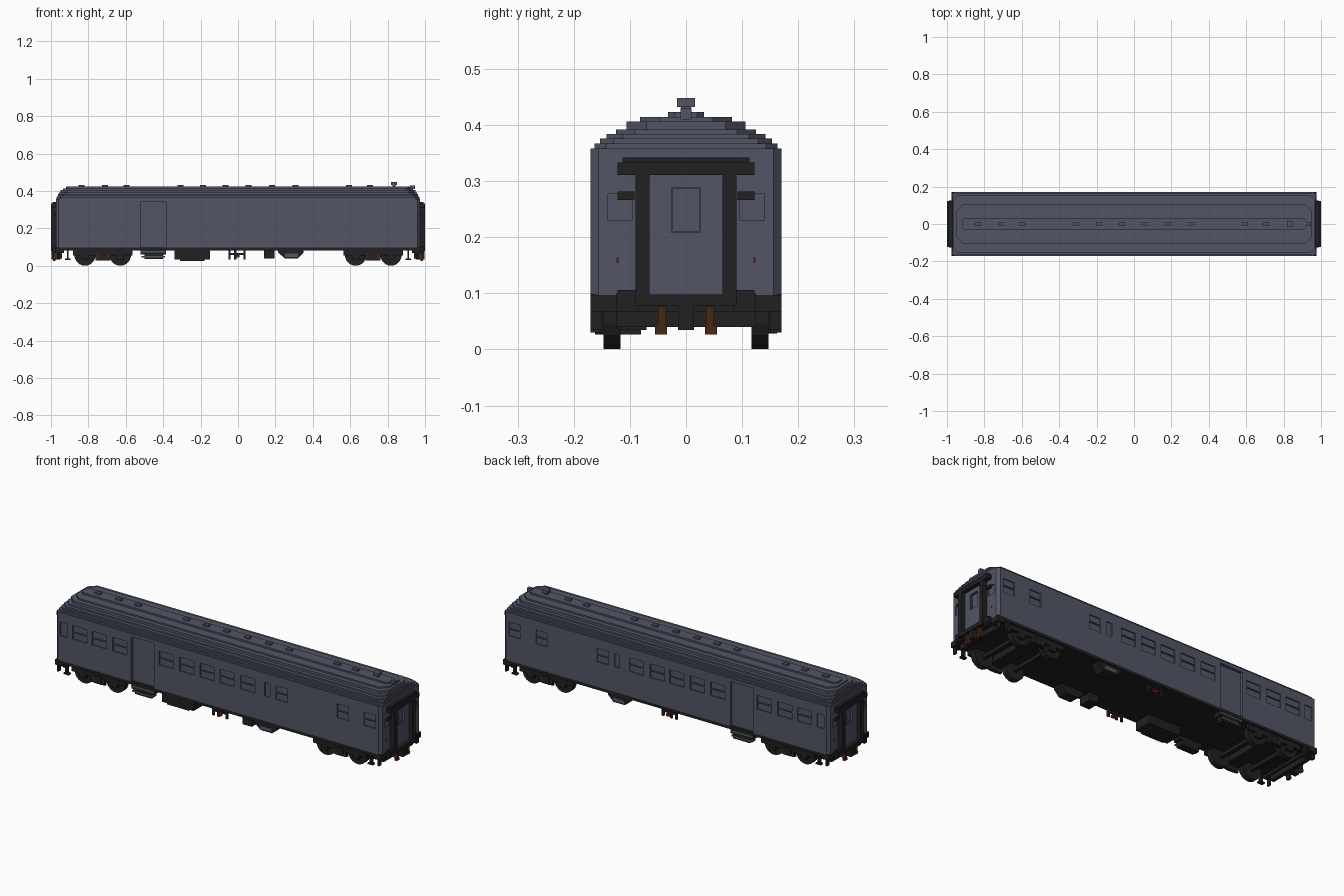
import bpy, bmesh, math
from mathutils import Matrix

cube = bpy.data.objects.get("Cube")
if cube:
    bpy.data.objects.remove(cube)


def material(name, rgb):
    m = bpy.data.materials.new(name)
    m.use_nodes = True
    m.diffuse_color = (*rgb, 1)
    m.node_tree.nodes["Principled BSDF"].inputs["Base Color"].default_value = (*rgb, 1)
    return m


BLUE = material("slate blue paint", (0.085, 0.092, 0.13))
BLACK = material("black iron", (0.015, 0.015, 0.015))
BROWN = material("brown hose", (0.065, 0.02, 0.006))
RED = material("red paint", (0.3, 0.008, 0.008))


def finish(bm, name, mat):
    bmesh.ops.recalc_face_normals(bm, faces=bm.faces)
    me = bpy.data.meshes.new(name)
    bm.to_mesh(me)
    bm.free()
    me.materials.append(mat)
    ob = bpy.data.objects.new(name, me)
    bpy.context.collection.objects.link(ob)
    return ob


def add_box(bm, x, y, z):
    """Box between the pairs x, y and z."""
    size = [abs(a[1] - a[0]) for a in (x, y, z)]
    mid = [(a[0] + a[1]) / 2 for a in (x, y, z)]
    bmesh.ops.create_cube(bm, size=1, matrix=Matrix.Translation(mid) @ Matrix.Diagonal((*size, 1)))


def boxes(name, mat, items):
    bm = bmesh.new()
    for x, y, z in items:
        add_box(bm, x, y, z)
    return finish(bm, name, mat)


def add_prism(bm, outline, depth):
    """Extrude a closed outline of 3D points along depth."""
    face = bm.faces.new([bm.verts.new(p) for p in outline])
    new = bmesh.ops.extrude_face_region(bm, geom=[face])["geom"]
    bmesh.ops.translate(bm, vec=depth, verts=[v for v in new if isinstance(v, bmesh.types.BMVert)])


def add_slab(bm, hl, hw, c, z0, z1):
    """Horizontal slab with clipped corners."""
    pts = [(hl - c, -hw), (hl, c - hw), (hl, hw - c), (hl - c, hw)]
    pts += [(-x, -y) for x, y in pts]
    add_prism(bm, [(x, y, z0) for x, y in pts], (0, 0, z1 - z0))


def both(pair):
    """A y range and its mirror image."""
    return [pair, (-pair[1], -pair[0])]


# Body shell
bm = bmesh.new()
add_slab(bm, 0.973, 0.17, 0.014, 0.097, 0.358)
body = finish(bm, "body_shell", BLUE)

# Window and door recesses, cut into both sides and both ends
cuts = []
wide = [-0.828, -0.711, -0.588, -0.31, -0.187, -0.064, 0.053, 0.177]
windows = [(x - 0.043, x + 0.043) for x in wide]
windows += [(x - 0.034, x + 0.034) for x in (0.38, 0.746, 0.907)]
singles = [(-0.945, -0.903), (0.278, 0.31)]
for y in both((0.164, 0.19)):
    for x in windows:
        cuts += [(x, y, (0.233, 0.268)), (x, y, (0.273, 0.307))]
    cuts += [(x, y, (0.233, 0.307)) for x in singles]
for y in both((0.155, 0.19)):
    cuts.append(((-0.52, -0.385), y, (0.08, 0.34)))
for x in both((0.968, 0.99)):
    cuts += [(x, y, (0.23, 0.278)) for y in both((0.096, 0.139))]
    cuts.append((x, (-0.024, 0.024), (0.211, 0.286)))
cutter = boxes("recess_cutter", BLUE, cuts)
cutter.hide_render = True
cutter.hide_set(True)
cutter.display_type = 'WIRE'
mod = body.modifiers.new("recesses", 'BOOLEAN')
mod.object = cutter
mod.operation = 'DIFFERENCE'
mod.solver = 'EXACT'
bpy.context.view_layer.objects.active = body
bpy.ops.object.modifier_apply(modifier=mod.name)
bpy.data.objects.remove(cutter)

# Stepped roof: half length, half width, corner clip, top height
bm = bmesh.new()
base = 0.358
for hl, hw, c, top in [(0.97, 0.163, 0.02, 0.367), (0.966, 0.153, 0.025, 0.376),
                       (0.962, 0.142, 0.03, 0.384), (0.957, 0.125, 0.034, 0.392),
                       (0.95, 0.106, 0.036, 0.406), (0.935, 0.082, 0.036, 0.414),
                       (0.92, 0.032, 0.012, 0.423)]:
    add_slab(bm, hl, hw, c, base, top)
    base = top
finish(bm, "stepped_roof", BLUE)

# Roof ventilators and chimney
vents = [-0.837, -0.71, -0.597, -0.307, -0.188, -0.067, 0.057, 0.183, 0.308, 0.594, 0.706]
boxes("roof_vents", BLUE, [((x - 0.016, x + 0.016), (-0.009, 0.009), (0.42, 0.432)) for x in vents])
boxes("chimney", BLUE, [((0.827, 0.843), (-0.008, 0.008), (0.42, 0.434)),
                        ((0.819, 0.851), (-0.016, 0.016), (0.432, 0.448))])
boxes("roof_end_lug", BLUE, [((0.92, 0.945), (-0.01, 0.01), (0.41, 0.43))])

# Underframe with side sills
boxes("underframe", BLACK, [((-0.968, 0.968), (-0.17, 0.17), (0.082, 0.098))])

# End fittings, repeated at both ends
for s, end in ((1, "right"), (-1, "left")):
    def ends(a, b):
        return (s * a, s * b)

    gang = [(ends(0.97, 1), y, (0.097, 0.33)) for y in both((0.065, 0.09))]
    gang += [(ends(0.97, 1), (-0.122, 0.122), (0.311, 0.333)),
             (ends(0.97, 0.992), (-0.113, 0.113), (0.333, 0.342)),
             (ends(0.97, 1), (-0.09, 0.09), (0.078, 0.098))]
    gang += [(ends(0.97, 0.992), y, (0.078, 0.106)) for y in both((0.075, 0.122))]
    boxes(end + "_gangway_frame", BLACK, gang)

    boxes(end + "_gangway_door", BLUE, [
        (ends(0.97, 0.979), (-0.065, 0.065), (0.098, 0.208)),
        (ends(0.97, 0.979), (-0.065, 0.065), (0.288, 0.311))]
        + [(ends(0.97, 0.979), y, (0.208, 0.288)) for y in both((0.026, 0.065))])

    beam = [(ends(0.93, 0.975), (-0.17, 0.17), (0.068, 0.097)),
            (ends(0.94, 0.96), (-0.125, 0.125), (0.04, 0.07)),
            (ends(0.95, 0.998), (-0.014, 0.014), (0.035, 0.09))]
    for y in both((0.15, 0.17)):
        beam += [(ends(0.905, 0.915), y, (0.035, 0.09)), (ends(0.895, 0.925), y, (0.03, 0.038)),
                 (ends(0.955, 0.963), y, (0.035, 0.09))]
    beam += [(ends(0.975, 0.99), y, (0.068, 0.1)) for y in both((0.085, 0.125))]
    boxes(end + "_buffer_beam", BLACK, beam)

    hoses = []
    for y in both((0.036, 0.05)):
        hoses += [(ends(0.965, 0.99), y, (0.04, 0.077))]
    for y in both((0.034, 0.055)):
        hoses += [(ends(0.975, 0.99), y, (0.027, 0.042))]
    boxes(end + "_hoses", BROWN, hoses)

    boxes(end + "_lamp_brackets", BLACK,
          [(ends(0.97, 0.982), y, (0.266, 0.281)) for y in both((0.092, 0.122))])
    boxes(end + "_tail_markers", RED,
          [(ends(0.97, 0.976), y, (0.154, 0.164)) for y in both((0.12, 0.124))])

    # Bogie: two wheel sets, side frames, axle boxes and bolster
    mid, axles = s * 0.723, (s * 0.629, s * 0.818)
    bm = bmesh.new()
    for x in axles:
        for y0 in (0.117, -0.147):
            ring = [math.tau * (i + 0.5) / 16 for i in range(16)]
            add_prism(bm, [(x + 0.057 * math.cos(a), y0, 0.057 + 0.057 * math.sin(a)) for a in ring],
                      (0, 0.03, 0))
        add_box(bm, (x - 0.009, x + 0.009), (-0.12, 0.12), (0.042, 0.06))
    finish(bm, end + "_wheel_sets", BLACK)

    frame = []
    for y in both((0.147, 0.162)):
        frame += [((mid - 0.16, mid + 0.16), y, (0.055, 0.083)),
                  ((mid - 0.04, mid + 0.04), y, (0.028, 0.06))]
        frame += [((x - 0.02, x + 0.02), y, (0.035, 0.065)) for x in axles]
        frame += [((x - 0.012, x + 0.012), y, (0.03, 0.05)) for x in axles]
    for y in both((0.155, 0.168)):
        frame.append(((mid - 0.022, mid + 0.022), y, (0.03, 0.07)))
    frame += [((mid - 0.035, mid + 0.035), (-0.15, 0.15), (0.05, 0.085))]
    boxes(end + "_bogie_frame", BLACK, frame)
    boxes(end + "_bogie_springs", BROWN,
          [((mid + d - 0.006, mid + d + 0.006), y, (0.033, 0.062))
           for d in (-0.03, 0.03) for y in both((0.16, 0.165))])

# Door steps on both sides
steps = []
for y in both((0.125, 0.168)):
    steps += [((-0.52, -0.385), y, (0.06, 0.085)), ((-0.5, -0.4), y, (0.036, 0.06))]
boxes("door_steps", BLACK, steps)
boxes("door_step_treads", BLUE, [((-0.515, -0.39), y, (0.045, 0.052)) for y in both((0.14, 0.17))]
      + [((-0.52, -0.385), y, (0.07, 0.08)) for y in both((0.14, 0.17))])

# Battery box, small box and brake gear under the floor
boxes("battery_box", BLACK, [((-0.34, -0.15), (-0.165, -0.07), (0.035, 0.085)),
                             ((-0.31, -0.18), (-0.162, -0.08), (0.027, 0.04))])
boxes("equipment_box", BLACK, [((0.14, 0.195), (-0.16, -0.09), (0.04, 0.085))])
brake = []
for y in both((0.14, 0.15)):
    brake += [((x - 0.006, x + 0.006), y, (0.035, 0.085)) for x in (-0.045, -0.015, 0.035)]
    brake.append(((-0.05, 0.04), y, (0.058, 0.068)))
boxes("brake_rods", BLACK, brake)
boxes("brake_handles", RED, [((-0.012, 0.008), y, (0.045, 0.057)) for y in both((0.145, 0.16))])

# Tapered tanks on both sides
bm = bmesh.new()
for y0 in (0.11, -0.165):
    add_prism(bm, [(0.215, y0, 0.085), (0.215, y0, 0.07), (0.25, y0, 0.04),
                   (0.32, y0, 0.04), (0.35, y0, 0.07), (0.35, y0, 0.085)], (0, 0.055, 0))
finish(bm, "tapered_tanks", BLACK)
boxes("tank_covers", BLUE, [((0.25, 0.32), y, (0.048, 0.066)) for y in both((0.16, 0.169))])
